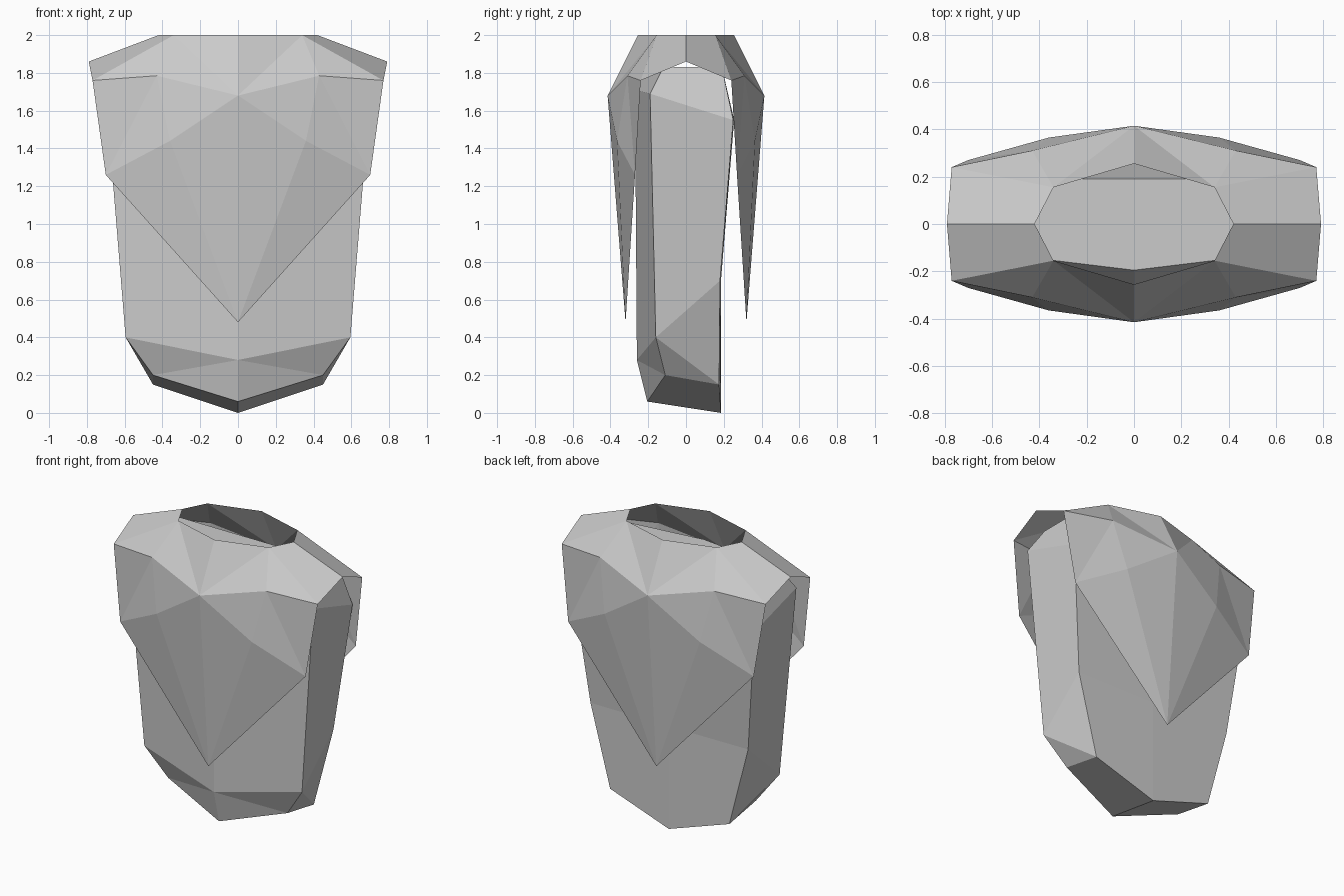
import bpy
import bmesh
from mathutils import Vector

if "Cube" in bpy.data.objects:
    bpy.data.objects.remove(bpy.data.objects["Cube"])


def mirrored_part(name, points, faces, mirror_y=False):
    """Build one side of a faceted shell facing outward, then mirror it."""
    bm = bmesh.new()
    verts = [bm.verts.new(p) for p in points]
    for f in faces:
        bm.faces.new([verts[i] for i in f])
    bm.normal_update()
    for f in bm.faces:
        if f.normal.dot(f.calc_center_median() - Vector((0, 0, 1))) < 0:
            f.normal_flip()
    mesh = bpy.data.meshes.new(name)
    bm.to_mesh(mesh)
    bm.free()
    obj = bpy.data.objects.new(name, mesh)
    bpy.context.collection.objects.link(obj)
    mod = obj.modifiers.new("Mirror", 'MIRROR')
    mod.use_axis = (True, mirror_y, False)
    mod.merge_threshold = 0.001
    return obj


# Torso: four vertical profiles from the front centre round to the back centre
profiles = [
    [(0, -.195, 1.83), (0, -.27, 1.71), (0, -.26, .28), (0, -.205, .06)],
    [(.62, -.12, 1.83), (.70, -.19, 1.69), (.595, -.16, .40), (.45, -.11, .20)],
    [(.62, .19, 1.83), (.69, .25, 1.55), (.595, .18, .70), (.45, .175, .15)],
    [(0, .19, 1.83), (0, .255, 1.55), (0, .185, .70), (0, .185, 0)],
]
torso_points = [p for profile in profiles for p in profile]
torso_faces = [(0, 4, 8, 12), (3, 7, 11, 15)]  # top and bottom
for col in range(3):
    for row in range(3):
        a = col * 4 + row
        if row == 2 and col < 2:
            # Lower front and side bevels split into triangles
            if col == 0:
                torso_faces += [(a, a + 4, a + 5), (a, a + 5, a + 1)]
            else:
                torso_faces += [(a, a + 4, a + 5), (a, a + 5, a + 1)]
        else:
            torso_faces.append((a, a + 4, a + 5, a + 1))
mirrored_part("torso", torso_points, torso_faces)

# Shoulder mantle: one quarter of a thin sheet with open neck and open sides
neck = [(.42, 0, 2), (.34, .155, 2), (0, .255, 2)]
shoulder = [(.79, 0, 1.86), (.77, .24, 1.76), (.43, .31, 1.785), (0, .415, 1.68)]
hem = [(.70, .27, 1.26), (.36, .365, 1.44), (0, .32, .48)]
mantle_faces = [
    (0, 3, 4, 1), (1, 4, 5), (1, 5, 6), (1, 6, 2),
    (4, 7, 5), (5, 7, 8), (5, 8, 6), (6, 8, 9), (8, 7, 9),
]
mirrored_part("shoulder_mantle", neck + shoulder + hem, mantle_faces, mirror_y=True)
